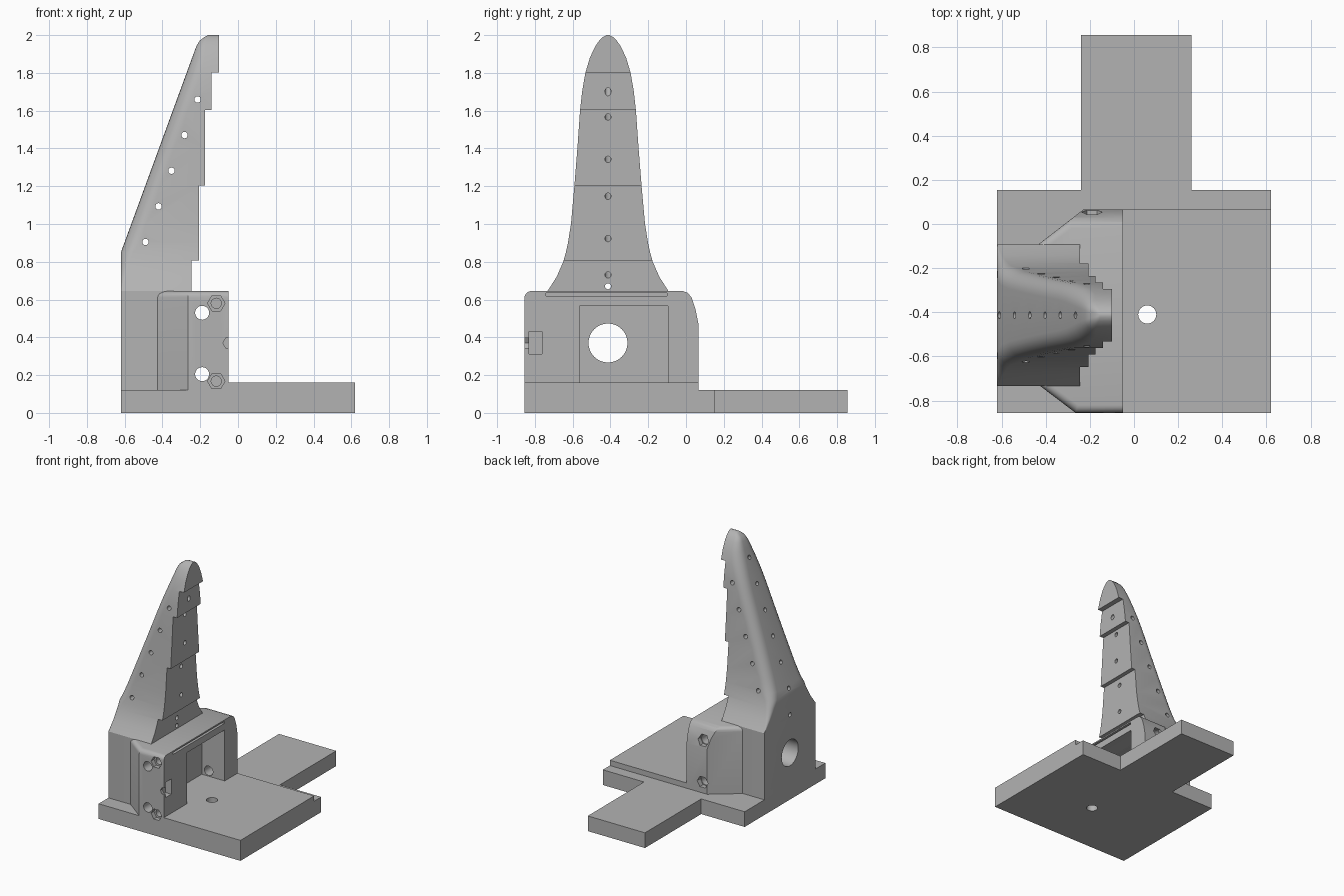
import bpy, bmesh, math
from mathutils import Vector

cube = bpy.data.objects.get("Cube")
if cube:
    bpy.data.objects.remove(cube, do_unlink=True)

grey = bpy.data.materials.new("plain grey")
grey.use_nodes = True
grey.diffuse_color = (0.45, 0.45, 0.45, 1)
grey.node_tree.nodes["Principled BSDF"].inputs["Base Color"].default_value = (0.45, 0.45, 0.45, 1)

MID = -0.413   # y of the horn's centre plane


def finish(name, bm):
    bmesh.ops.recalc_face_normals(bm, faces=bm.faces[:])
    mesh = bpy.data.meshes.new(name)
    bm.to_mesh(mesh)
    bm.free()
    mesh.materials.append(grey)
    ob = bpy.data.objects.new(name, mesh)
    bpy.context.collection.objects.link(ob)
    return ob


def prism(name, outline, direction, bevel_rule=None):
    """Extrude a closed outline of 3D points along a direction."""
    bm = bmesh.new()
    face = bm.faces.new([bm.verts.new(p) for p in outline])
    out = bmesh.ops.extrude_face_region(bm, geom=[face])
    bmesh.ops.translate(bm, vec=direction, verts=[v for v in out["geom"] if isinstance(v, bmesh.types.BMVert)])
    if bevel_rule:
        edges = [e for e in bm.edges if bevel_rule(*[v.co for v in e.verts])]
        bmesh.ops.bevel(bm, geom=edges, offset=0.035, segments=5, profile=0.5, affect="EDGES")
    return finish(name, bm)


def box(name, x0, x1, y0, y1, z0, z1):
    return prism(name, [(x0, y0, z0), (x1, y0, z0), (x1, y1, z0), (x0, y1, z0)], (0, 0, z1 - z0))


def rod(start, end, radius, sides=32):
    """Cylinder between two points, used as a drill."""
    a, b = Vector(start), Vector(end)
    axis = (b - a).normalized()
    u = axis.cross((0, 0, 1) if abs(axis.z) < 0.9 else (1, 0, 0)).normalized()
    w = axis.cross(u)
    ring = [a + radius * (math.cos(t) * u + math.sin(t) * w)
            for t in (2 * math.pi * i / sides for i in range(sides))]
    return prism("drill", ring, b - a)


def cut(target, *cutters):
    bpy.context.view_layer.objects.active = target
    for c in cutters:
        mod = target.modifiers.new("cut", "BOOLEAN")
        mod.operation, mod.solver, mod.object = "DIFFERENCE", "EXACT", c
        bpy.ops.object.modifier_apply(modifier=mod.name)
        bpy.data.objects.remove(c, do_unlink=True)


def smooth(ob):
    bpy.ops.object.select_all(action="DESELECT")
    ob.select_set(True)
    bpy.context.view_layer.objects.active = ob
    bpy.ops.object.shade_smooth_by_angle(angle=math.radians(30))


def big_bore():
    return rod((-0.8, MID, 0.37), (0.2, MID, 0.37), 0.103, 48)


# Base plate with its tongue, and the raised slab, both drilled
plate_outline = [(-0.62, -0.855), (0.62, -0.855), (0.62, 0.153), (0.26, 0.153),
                 (0.26, 0.855), (-0.24, 0.855), (-0.24, 0.153), (-0.62, 0.153)]
base = prism("base_plate", [(x, y, 0) for x, y in plate_outline], (0, 0, 0.12))
slab = box("raised_slab", -0.05, 0.62, -0.855, 0.065, 0.12, 0.162)
for part in (base, slab):
    cut(part, rod((0.06, -0.41, -0.1), (0.06, -0.41, 0.3), 0.041))
    smooth(part)

# Flared housing block with rounded top edges
block_outline = [(-0.05, -0.855), (-0.05, 0.065), (-0.23, 0.065), (-0.43, -0.09),
                 (-0.43, -0.73), (-0.265, -0.855)]


def rounded_top(a, b):
    on_top = min(a.z, b.z) > 0.6
    return on_top and abs(a.x - b.x) > 0.01


block = prism("housing_block", [(x, y, 0.12) for x, y in block_outline], (0, 0, 0.525), rounded_top)
# Sloping relief at the far end
relief = [(0.066, 0.47), (0.05, 0.55), (0.03, 0.61), (0.01, 0.635), (-0.02, 0.646), (-0.02, 0.8), (0.2, 0.8), (0.2, 0.47)]
cut(block, prism("relief", [(-0.7, y, z) for y, z in relief], (1, 0, 0)))
# Pocket, bore and slit in the face
cut(block, box("pocket", -0.25, 0.1, -0.565, -0.095, 0.162, 0.565), big_bore(),
    box("slit", -0.23, 0.1, -0.74, -0.1, 0.618, 0.634))
# Cross holes with hexagonal nut seats at the far end
for z in (0.205, 0.53):
    cut(block, rod((-0.19, -1, z), (-0.19, 0.2, z), 0.037),
        rod((-0.19, 0.025, z), (-0.19, 0.2, z), 0.047, 6))
# Blind screw holes with hexagonal mouths
for z in (0.168, 0.58):
    cut(block, rod((-0.115, -1, z), (-0.115, -0.72, z), 0.027),
        rod((-0.115, -1, z), (-0.115, -0.82, z), 0.046, 6))
# Nut notch with its bolt channel
cut(block, box("notch", -0.1, 0.1, -0.832, -0.762, 0.312, 0.432),
    rod((-0.05, -1, 0.37), (-0.05, -0.8, 0.37), 0.03, 6))
smooth(block)

# Horn: stacked cross-sections given as (height, half width)
sections = [(0.12, 0.32), (0.645, 0.32), (0.72, 0.272), (0.8, 0.237), (0.85, 0.223), (0.9, 0.212),
            (1.0, 0.196), (1.2, 0.178), (1.4, 0.162), (1.6, 0.148), (1.7, 0.137), (1.8, 0.12),
            (1.88, 0.096), (1.94, 0.068), (1.97, 0.047), (1.99, 0.027), (2.0, 0.008)]


def back_x(z):
    x = -0.62 + max(0, z - 0.85) * 0.366
    return x + 0.04 * (max(0, z - 1.95) / 0.05) ** 2


bm = bmesh.new()
rings = []
for z, half in sections:
    r = min(0.002 + max(0, min(z - 0.645, 0.25)) * 0.3, half * 0.7)
    side = [(-0.10, half)]
    for i in range(7):
        t = i * math.pi / 12
        side.append((back_x(z) + r * (1 - math.sin(t)), half - r * (1 - math.cos(t))))
    pts = [(x, MID + y, z) for x, y in side] + [(x, MID - y, z) for x, y in reversed(side)]
    rings.append([bm.verts.new(p) for p in pts])
for low, high in zip(rings, rings[1:]):
    for i in range(len(low)):
        j = (i + 1) % len(low)
        bm.faces.new((low[i], low[j], high[j], high[i]))
bm.faces.new(rings[0])
bm.faces.new(rings[-1])
horn = finish("stepped_horn", bm)

# Steps down the face
for top, x in ((1.803, -0.14), (1.603, -0.175), (1.203, -0.207), (0.808, -0.245), (0.64, -0.26)):
    cut(horn, box("step", x, 0.2, -1, 0.2, 0, top))
# Bore and low pin hole through the horn
cut(horn, big_bore(), rod((-0.8, MID, 0.67), (0.1, MID, 0.67), 0.016, 16))
# Slanted pin holes square to the sloping back
for i, z_front in enumerate((0.73, 0.93, 1.145, 1.345, 1.56, 1.70)):
    back = Vector((-0.61 + 0.069 * i, MID, 0.877 + 0.1885 * i))
    front = Vector((-0.245 + 0.021 * i, MID, z_front))
    step = (front - back).normalized() * 0.1
    cut(horn, rod(back - step, front + step, 0.016, 16))
# Cross pin holes
for i in range(5):
    x, z = -0.49 + 0.069 * i, 0.905 + 0.1885 * i
    cut(horn, rod((x, -1, z), (x, 0.2, z), 0.017, 16))
smooth(horn)
